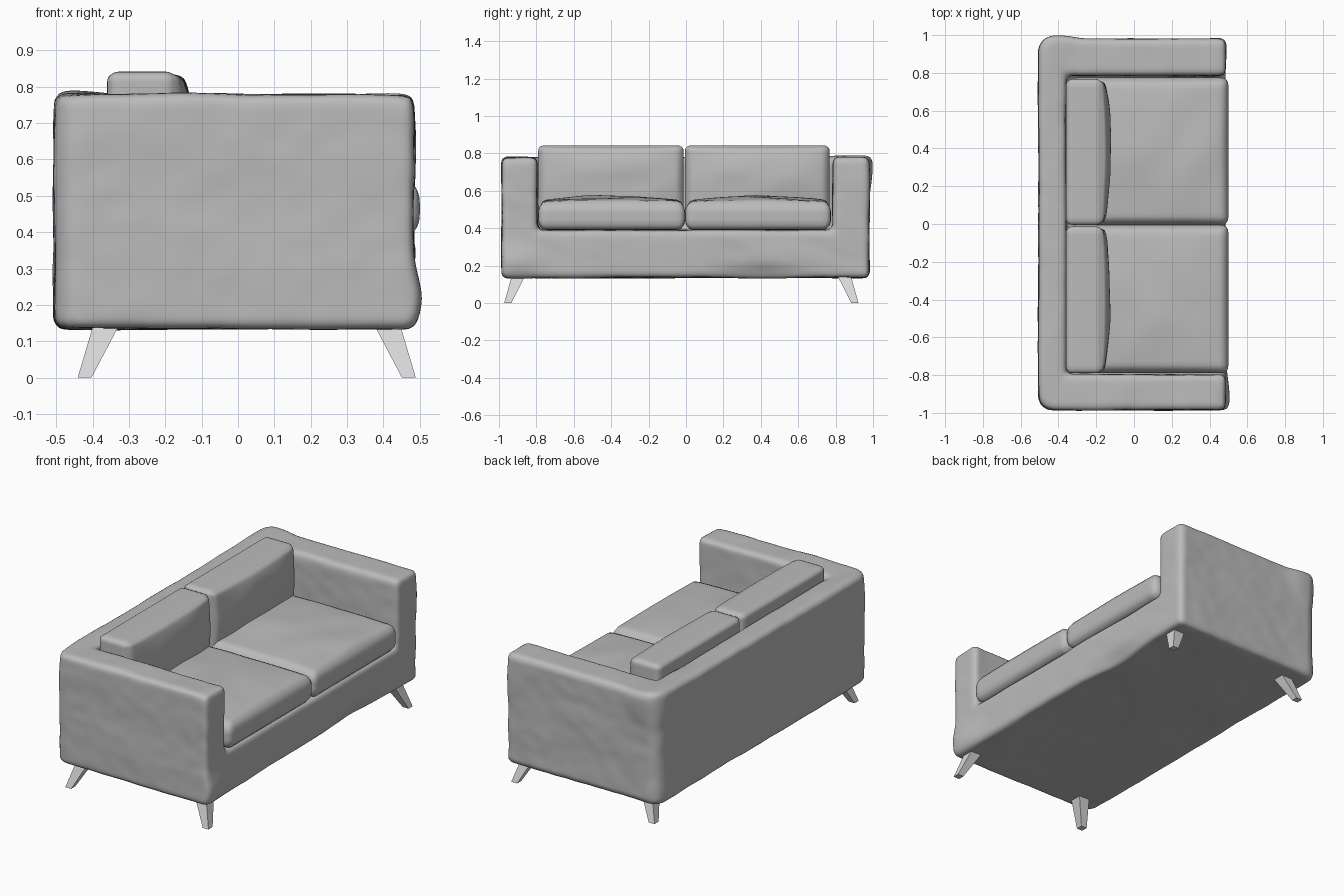
import bpy, bmesh, math
from mathutils import Vector, noise

default = bpy.data.objects.get("Cube")
if default:
    bpy.data.objects.remove(default, do_unlink=True)


def material(name, value):
    m = bpy.data.materials.new(name)
    m.use_nodes = True
    colour = (value, value, value, 1)
    m.diffuse_color = colour
    m.node_tree.nodes["Principled BSDF"].inputs["Base Color"].default_value = colour
    return m


FABRIC = material("grey fabric", 0.5)
LEG = material("pale leg grey", 0.7)


def add_object(name, bm, mat):
    mesh = bpy.data.meshes.new(name)
    bm.normal_update()
    bm.to_mesh(mesh)
    bm.free()
    mesh.materials.append(mat)
    ob = bpy.data.objects.new(name, mesh)
    bpy.context.collection.objects.link(ob)
    return ob


def box(lo, hi):
    bm = bmesh.new()
    lo, hi = Vector(lo), Vector(hi)
    bmesh.ops.create_cube(bm, size=1)
    for v in bm.verts:
        v.co = (lo + hi) / 2 + v.co * (hi - lo)
    return bm


def smooth(ob):
    for p in ob.data.polygons:
        p.use_smooth = True


def apply(ob, kind, **settings):
    mod = ob.modifiers.new(kind.lower(), kind)
    for key, value in settings.items():
        setattr(mod, key, value)
    bpy.context.view_layer.objects.active = ob
    bpy.ops.object.modifier_apply(modifier=mod.name)


def bump(p, centre, size):
    """Soft falloff around a point, with a radius per axis."""
    return math.exp(-sum(((a - b) / s) ** 2 for a, b, s in zip(p, centre, size)))


# Upholstered frame: back, arms and base in one piece
bm = box((-0.505, -0.985, 0.135), (0.485, 0.98, 0.78))
corners = [e for e in bm.edges if all(v.co.x < 0 for v in e.verts)
           and abs(e.verts[0].co.z - e.verts[1].co.z) > 0.1]
bmesh.ops.bevel(bm, geom=corners, offset=0.07, segments=5, profile=0.5, affect='EDGES')
frame = add_object("sofa_frame", bm, FABRIC)
cutter = add_object("seat_cutter", box((-0.36, -0.795, 0.39), (0.8, 0.785, 1.2)), FABRIC)
cutter.hide_render = True
apply(frame, 'BOOLEAN', operation='DIFFERENCE', object=cutter, solver='EXACT')
bpy.data.objects.remove(cutter, do_unlink=True)
apply(frame, 'BEVEL', width=0.028, segments=4, limit_method='ANGLE', angle_limit=math.radians(40))
apply(frame, 'REMESH', mode='VOXEL', voxel_size=0.014)
apply(frame, 'SMOOTH', factor=0.5, iterations=4)

# Loose folds, a tucked hem and slack corners on the frame
normals = [v.normal.copy() for v in frame.data.vertices]
for v, n in zip(frame.data.vertices, normals):
    p = v.co.copy()
    fold = noise.noise(Vector((p.x * 3, p.y * 3, p.z * 5)))
    fold += 0.4 * noise.noise(Vector((p.x + p.z, p.y + p.z, p.x - p.z)) * 8)
    v.co += n * fold * 0.006
    v.co.x -= 0.03 * bump(p, (0.49, 0.4, 0.15), (0.1, 0.22, 0.05))
    v.co.x += 0.02 * bump(p, (0.49, -0.92, 0.22), (0.1, 0.12, 0.07))
    v.co.y += 0.018 * bump(p, (-0.4, 0.98, 0.74), (0.1, 0.1, 0.12))
    v.co.z += 0.01 * bump(p, (-0.46, 0.9, 0.78), (0.1, 0.2, 0.1))
smooth(frame)


# Cushions: rounded boxes swollen along one axis
def cushion(name, lo, hi, radius, axis, swell, pinch, seed):
    bm = box(lo, hi)
    lo, hi = Vector(lo), Vector(hi)
    bmesh.ops.subdivide_edges(bm, edges=bm.edges[:], cuts=35, use_grid_fill=True)
    for v in bm.verts:
        p = v.co.copy()
        core = Vector([min(max(p[i], lo[i] + radius[i]), hi[i] - radius[i]) for i in range(3)])
        d = Vector([(p[i] - core[i]) / radius[i] for i in range(3)])
        if d.length > 0:
            d = d.normalized() * max(abs(c) for c in d)
        q = core + Vector([d[i] * radius[i] for i in range(3)])
        t = [(p[i] - lo[i]) / (hi[i] - lo[i]) for i in range(3)]
        a, b = [math.sin(math.pi * t[i]) for i in range(3) if i != axis]
        dome = math.sqrt(max(a, 0) * max(b, 0))
        q[axis] += t[axis] * (swell * dome - pinch * (1 - dome))
        wave = noise.noise(Vector((p.x * 5, p.y * 4, p.z * 7 + seed)))
        q[axis] += t[axis] * wave * 0.012 * dome
        v.co = q
    ob = add_object(name, bm, FABRIC)
    smooth(ob)


for side, y0, y1, seed in (("right", -0.79, -0.005, 3), ("left", -0.005, 0.775, 11)):
    cushion(side + "_seat_cushion", (-0.34, y0, 0.39), (0.5, y1, 0.55),
            (0.035, 0.04, 0.065), 2, 0.02, 0.01, seed)
    cushion(side + "_back_cushion", (-0.36, y0, 0.48), (-0.155, y1 - 0.008, 0.842),
            (0.04, 0.03, 0.025), 0, 0.03, 0.012, seed + 5)

# Splayed, tapered legs
for end, sx in (("front", 1), ("back", -1)):
    for side, sy in (("left", 1), ("right", -1)):
        bm = box((-0.5, -0.5, 0), (0.5, 0.5, 0.16))
        for v in bm.verts:
            top = v.co.z > 0.1
            width = 0.075 if top else 0.038
            cx, cy = (0.38, 0.865) if top else (0.446, 0.928)
            v.co.x = 0.024 + sx * cx + v.co.x * width
            v.co.y = -0.025 + sy * cy + v.co.y * width
        add_object(f"{end}_{side}_leg", bm, LEG)
